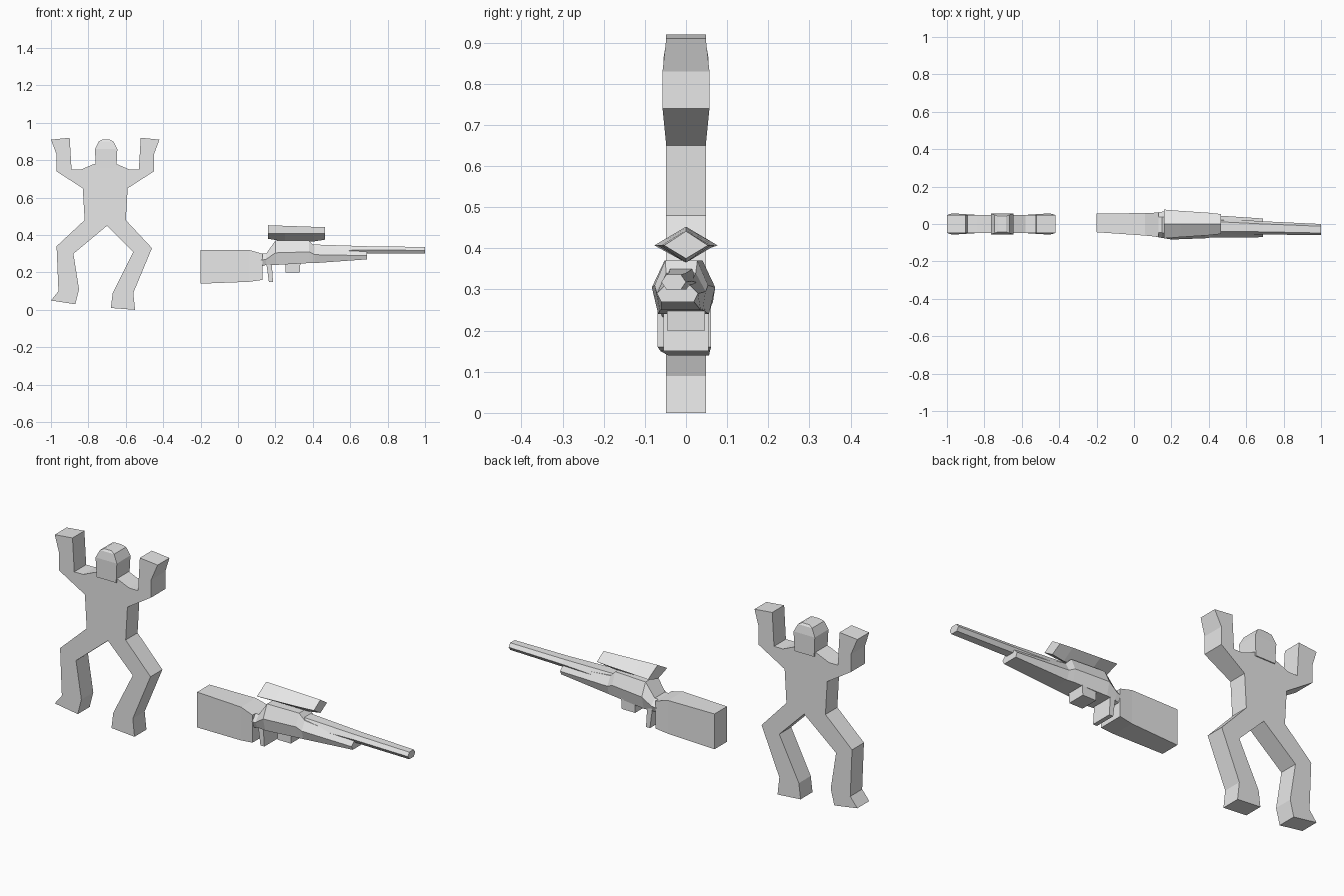
import bpy
import bmesh

cube = bpy.data.objects.get("Cube")
if cube:
    bpy.data.objects.remove(cube, do_unlink=True)

# One plain grey for everything
shade = (.8, .8, .8, 1)
grey = bpy.data.materials.new("plain_grey")
grey.use_nodes = True
grey.diffuse_color = shade
grey.node_tree.nodes["Principled BSDF"].inputs["Base Color"].default_value = shade

FIGURE_X = -.71


def loft(name, rings):
    """Join matching rings of points with quads and close both ends."""
    bm = bmesh.new()
    loops = [[bm.verts.new(point) for point in ring] for ring in rings]
    for first, second in zip(loops, loops[1:]):
        for i, corner in enumerate(first):
            bm.faces.new((first[i - 1], corner, second[i], second[i - 1]))
    bm.faces.new(loops[0])
    bm.faces.new(reversed(loops[-1]))
    bmesh.ops.recalc_face_normals(bm, faces=bm.faces[:])
    mesh = bpy.data.meshes.new(name)
    bm.to_mesh(mesh)
    bm.free()
    mesh.materials.append(grey)
    bpy.context.collection.objects.link(bpy.data.objects.new(name, mesh))


def plate(name, outline, depth):
    """Extrude a front outline; depth(x, z) gives half the thickness."""
    loft(name, [[(x, side * depth(x, z), z) for x, z in outline]
                for side in (-1, 1)])


def mirrored(points):
    """Reflect half an outline and reverse it, so that the loop carries on."""
    return [(-x, z) for x, z in reversed(points)]


def rifle_section(x, width, low, high, low_taper, high_taper):
    """Six-sided cut across the rifle, which drifts to the front along x."""
    middle = (low + high) / 2
    half = [(width * low_taper, low), (width, middle), (width * high_taper, high)]
    return [(x, y - .03 * x, z) for y, z in half + mirrored(half)]


# Figure: the raised arm and torso side are shared, each leg has its own pose
upper_half = [(.06, .78), (.13, .75), (.18, .75), (.19, .92), (.29, .91),
              (.26, .83), (.26, .74), (.12, .65), (.11, .48)]
left_leg = [(.25, .33), (.15, .09), (.16, 0), (.03, .01), (.04, .09), (.15, .31)]
right_leg = [(.26, .34), (.25, .1), (.29, .05), (.16, .03), (.14, .11), (.17, .3)]
crotch = [(.01, .45)]
outline = (upper_half + left_leg + crotch
           + mirrored(right_leg) + mirrored(upper_half))


def figure_depth(x, z):
    """The bent elbows are a little thicker than the rest."""
    at_elbow = abs(x - FIGURE_X) > .2 and .7 < z < .85
    return .057 if at_elbow else .048


plate("figure_body", [(FIGURE_X + x, z) for x, z in outline], figure_depth)

# Faceted head, with its four-sided rings narrowing to the crown
corners = [(-1, -1), (1, -1), (1, 1), (-1, 1)]
loft("figure_head", [
    [(FIGURE_X + .005 + side * width, facing * (.035 + width / 3), z)
     for side, facing in corners]
    for z, width in [(.76, .055), (.86, .06), (.9, .04), (.91, .02)]])

# Stock with straight sides
stock = [(-.2, .05, .14, .32), (.06, .06, .15, .32), (.13, .065, .16, .3)]
loft("rifle_stock", [rifle_section(*cut, low_taper=1, high_taper=1)
                     for cut in stock])

# Grip neck, receiver and fore end, bevelled towards the top
receiver = [(.12, .065, .23, .3), (.15, .07, .24, .3), (.2, .077, .24, .37),
            (.38, .065, .25, .37), (.41, .06, .25, .34), (.69, .05, .27, .31)]
loft("rifle_receiver", [rifle_section(*cut, low_taper=.8, high_taper=.6)
                        for cut in receiver])

# Slender barrel
barrel = [(.38, .045, .28, .35), (.69, .035, .3, .34), (1, .03, .3, .336)]
loft("rifle_barrel", [rifle_section(*cut, low_taper=.6, high_taper=.6)
                      for cut in barrel])

# Trigger and magazine under the receiver
plate("rifle_trigger", [(.15, .26), (.165, .15), (.187, .15), (.18, .26)],
      lambda x, z: .055)
plate("rifle_magazine", [(.255, .27), (.255, .2), (.33, .2), (.335, .27)],
      lambda x, z: .046)

# Diamond-shaped scope, wider at the rear
scope = [(.16, .077, .38), (.25, .07, .365), (.4, .06, .365), (.465, .053, .375)]
loft("rifle_scope", [
    [(x, 0, low), (x, width, .407), (x, 0, .458 - .035 * x), (x, -width, .407)]
    for x, width, low in scope])
